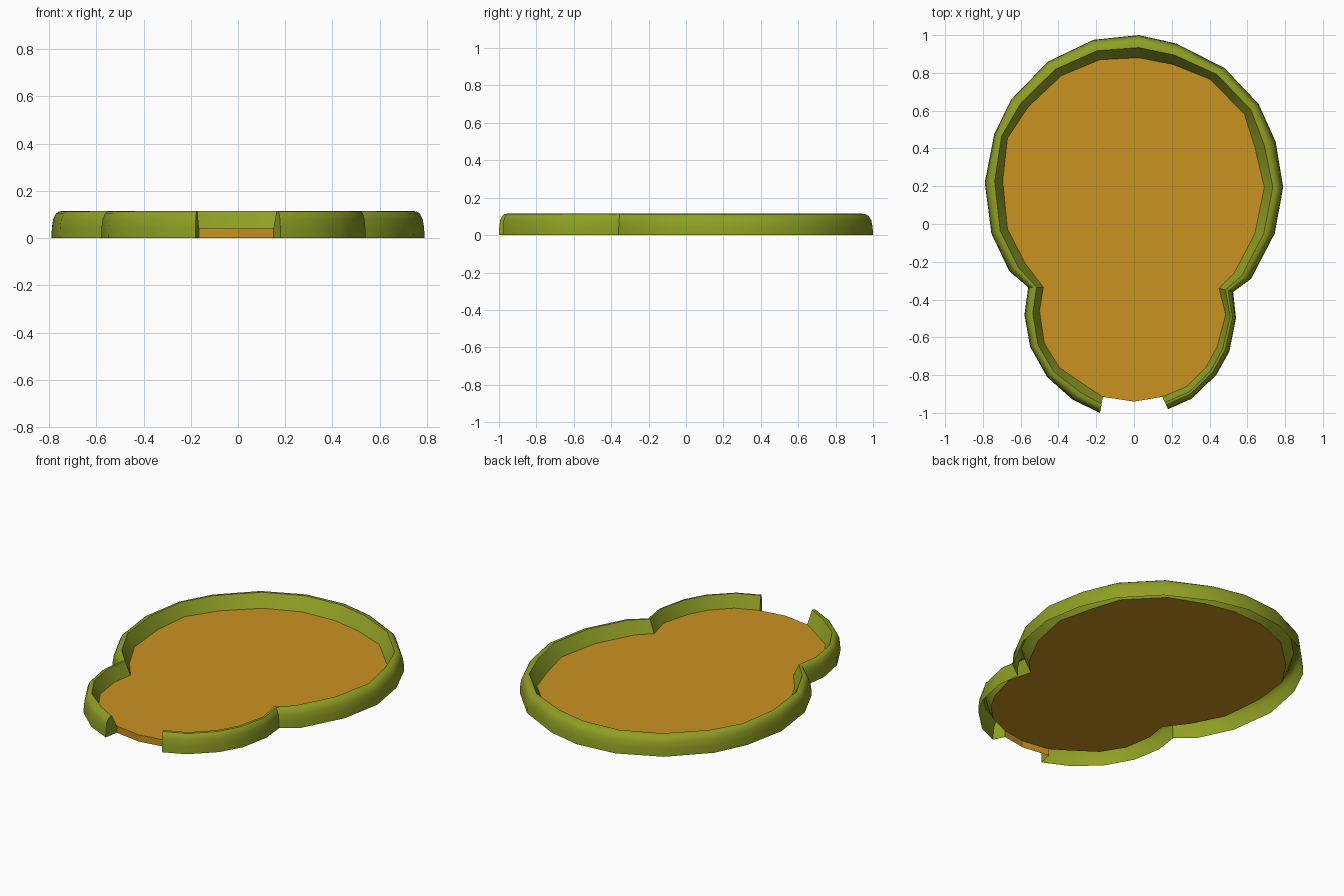
import bpy, bmesh, math

if "Cube" in bpy.data.objects:
    bpy.data.objects.remove(bpy.data.objects["Cube"])

# Plan outline: each row is outer x, y and inner x, y, clockwise from the left side of the gap
OUTLINE = [
    (-.18, -1.0, -.165, -.915), (-.325, -.93, -.25, -.86), (-.46, -.81, -.395, -.76),
    (-.55, -.65, -.475, -.63), (-.58, -.48, -.50, -.46), (-.56, -.335, -.48, -.335),
    (-.66, -.25, -.575, -.21), (-.755, -.05, -.67, -.025), (-.79, .22, -.695, .23),
    (-.74, .475, -.67, .455), (-.65, .66, -.56, .62), (-.455, .86, -.385, .785),
    (-.215, .975, -.18, .87), (.025, 1.0, .025, .88), (.225, .955, .205, .845),
    (.48, .825, .405, .765), (.66, .635, .585, .58), (.75, .435, .64, .405),
    (.79, .195, .69, .195), (.745, -.05, .64, -.05), (.62, -.29, .53, -.26),
    (.525, -.36, .45, -.34), (.54, -.50, .485, -.48), (.505, -.675, .44, -.65),
    (.435, -.80, .38, -.76), (.305, -.925, .28, -.86), (.18, -.98, .15, -.915),
]
# Rim cross-section: fraction from outer to inner outline, height
PROFILE = [(0, 0), (.02, .045), (.08, .08), (.2, .103), (.35, .113), (.55, .115), (1, .04)]
FLOOR_Z = .04


def material(name, rgb):
    m = bpy.data.materials.new(name)
    m.diffuse_color = (*rgb, 1)
    m.use_nodes = True
    m.node_tree.nodes["Principled BSDF"].inputs["Base Color"].default_value = m.diffuse_color
    return m


def make_object(name, bm, mat):
    me = bpy.data.meshes.new(name)
    bm.normal_update()
    bm.to_mesh(me)
    bm.free()
    me.materials.append(mat)
    ob = bpy.data.objects.new(name, me)
    bpy.context.collection.objects.link(ob)
    return ob


olive = material("olive green", (.28, .35, .018))
orange = material("golden orange", (.60, .29, .015))

# Rim: rounded hollow wall, open underneath, capped at both sides of the gap
bm = bmesh.new()
rings = [[bm.verts.new((ox + (ix - ox) * t, oy + (iy - oy) * t, z)) for t, z in PROFILE]
         for ox, oy, ix, iy in OUTLINE]
for a, b in zip(rings, rings[1:]):
    for k in range(len(PROFILE) - 1):
        bm.faces.new((b[k], b[k + 1], a[k + 1], a[k]))
for ring, row, flip in ((rings[0], OUTLINE[0], False), (rings[-1], OUTLINE[-1], True)):
    cap = ring + [bm.verts.new((row[2], row[3], 0))]
    bm.faces.new(cap[::-1] if flip else cap)
rim = make_object("rim", bm, olive)
bpy.context.view_layer.objects.active = rim
rim.select_set(True)
bpy.ops.object.shade_smooth_by_angle(angle=math.radians(35))
rim.select_set(False)

# Floor: raised sheet with a short lip across the front gap
bm = bmesh.new()
points = [(r[2], r[3]) for r in OUTLINE] + [(0, -.94)]
top = [bm.verts.new((x, y, FLOOR_Z)) for x, y in points]
bm.faces.new(top[::-1])
lip = [top[0], top[-1], top[-2]]
low = [bm.verts.new((v.co.x, v.co.y, 0)) for v in lip]
for i in range(2):
    bm.faces.new((lip[i], low[i], low[i + 1], lip[i + 1]))
bmesh.ops.triangulate(bm, faces=[f for f in bm.faces if len(f.verts) > 4])
make_object("floor", bm, orange)
